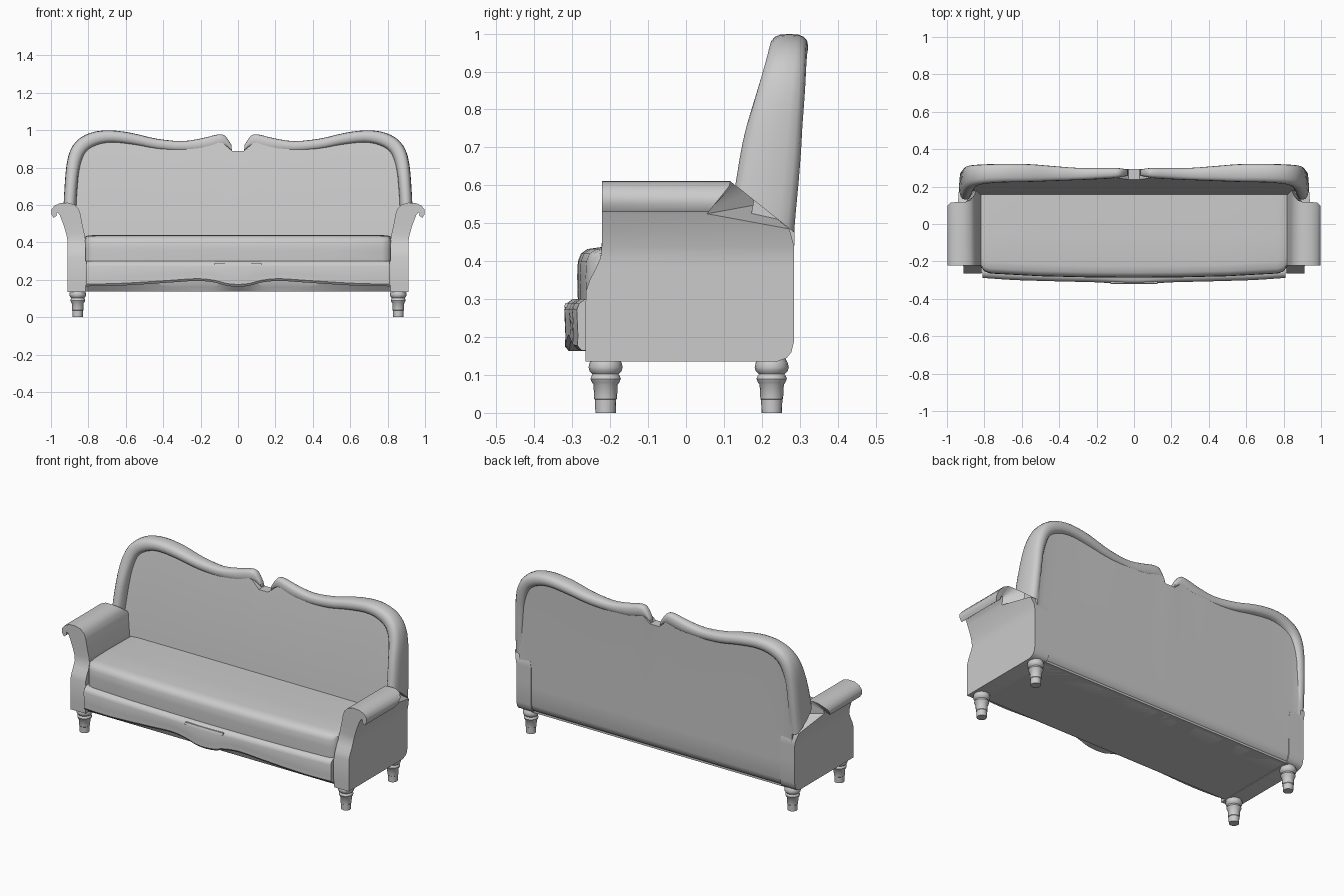
import bpy, bmesh, math


def loft(name, rings, mirror=False, angle=40):
    """Skin closed rings of points, cap both ends, optionally mirror across x."""
    bm = bmesh.new()
    vs = [[bm.verts.new(p) for p in r] for r in rings]
    n = len(rings[0])
    for a, b in zip(vs, vs[1:]):
        for i in range(n):
            j = (i + 1) % n
            bm.faces.new((a[i], a[j], b[j], b[i]))
    bm.faces.new(vs[0])
    bm.faces.new(vs[-1])
    bmesh.ops.recalc_face_normals(bm, faces=bm.faces)
    me = bpy.data.meshes.new(name)
    bm.to_mesh(me)
    bm.free()
    ob = bpy.data.objects.new(name, me)
    bpy.context.collection.objects.link(ob)
    bpy.ops.object.select_all(action='DESELECT')
    ob.select_set(True)
    bpy.context.view_layer.objects.active = ob
    bpy.ops.object.shade_smooth_by_angle(angle=math.radians(angle))
    if mirror:
        ob.modifiers.new("mirror", 'MIRROR').use_mirror_merge = False
    return ob


def smooth(rows, n=3):
    """Catmull-Rom interpolation of a list of number tuples."""
    out = []
    for i in range(len(rows) - 1):
        p0, p1 = rows[max(i - 1, 0)], rows[i]
        p2, p3 = rows[i + 1], rows[min(i + 2, len(rows) - 1)]
        for k in range(n):
            t = k / n
            out.append(tuple(
                0.5 * (2 * b + (c - a) * t + (2 * a - 5 * b + 4 * c - d) * t * t
                       + (3 * b - a - 3 * c + d) * t ** 3)
                for a, b, c, d in zip(p0, p1, p2, p3)))
    return out + [rows[-1]]


# Turned legs: (radius, z)
leg = [(.027, 0), (.028, .035), (.030, .037), (.032, .075), (.036, .08), (.040, .09),
       (.036, .10), (.034, .102), (.042, .11), (.045, .12), (.042, .133), (.035, .145)]
for name, y in (("front_leg", -.212), ("back_leg", .226)):
    loft(name, [[(.857 + r * math.cos(a * math.pi / 8), y + r * math.sin(a * math.pi / 8), z)
                 for a in range(16)] for r, z in leg], True)

# Scrolled arms: inner x, z and outer x, z of each row up and over the scroll
arm = [(.815, z, .912, z) for z in (.135, .145, .16, .19, .32, .35, .38, .41)]
arm += [(.822, .45, .917, .44), (.833, .50, .93, .485), (.842, .55, .945, .525),
        (.852, .58, .953, .545), (.875, .602, .957, .55), (.91, .612, .96, .555),
        (.95, .61, .963, .56), (.98, .597, .967, .56), (.998, .575, .97, .555),
        (.998, .55, .97, .55), (.985, .53, .968, .545)]


def arm_front(z):
    t = min(max((z - .31) / .12, 0), 1)
    return -.265 + .043 * t * t * (3 - 2 * t)


def arm_back(x, z):
    if z < .19:
        return .285 - .045 * (1 - math.sqrt(1 - ((.19 - z) / .055) ** 2 + 1e-9))
    y = .285 - max(z - .475, 0) * 1.24
    return min(y, .06 + (z - .53) * .8) if x > .94 else y


loft("arm", [[(xi, arm_front(zi), zi), (xo, arm_front(zo), zo),
              (xo, arm_back(xo, zo), zo), (xi, arm_back(xi, zi), zi)]
             for xi, zi, xo, zo in arm], True)

# Padded roll around the back: outer x, z, inner x, z, front y, back y
roll = [(.935, .60, .865, .60, .13, .285), (.927, .72, .857, .72, .15, .303),
        (.908, .86, .84, .82, .185, .313), (.865, .94, .81, .885, .207, .317),
        (.79, .985, .75, .92, .218, .32), (.69, .999, .67, .932, .223, .322),
        (.57, .985, .55, .918, .225, .32), (.44, .955, .43, .895, .23, .31),
        (.30, .941, .30, .885, .235, .30), (.19, .957, .175, .89, .24, .30),
        (.11, .976, .10, .907, .245, .30), (.07, .97, .062, .91, .252, .297),
        (.036, .922, .032, .888, .26, .29)]
rings = []
for k, (xo, zo, xi, zi, yf, yb) in enumerate(smooth(roll)):
    ring = []
    for a in range(16):
        c, s = math.cos(a * math.pi / 8), math.sin(a * math.pi / 8)
        u = .5 + .5 * math.copysign(abs(c) ** .75, c)
        v = .5 + .5 * math.copysign(abs(s) ** .75, s)
        y = yf + (yb - yf) * v
        z = zi + (zo - zi) * u
        z -= max(0, 1 - k / 4) * (y - .13) * .8      # slanted lower end
        ring.append((xi + (xo - xi) * u, y, z))
    rings.append(ring)
loft("back_roll", rings, True, 60)

# Back panel: x, top z
half = [(.03, .888), (.05, .905), (.08, .93), (.12, .935), (.20, .925), (.30, .913),
        (.43, .925), (.56, .95), (.68, .965), (.77, .952), (.83, .91), (.87, .84),
        (.885, .75), (.895, .60)]
top = [(-x, z) for x, z in reversed(half)] + half
loft("back_panel", [[(x, .15, .30), (x, .157, .44), (x, .157 + (z - .44) * .18, z),
                     (x, .295, z), (x, .288, z * .5 + .25), (x, .282, .30),
                     (x, .28, .19), (x, .268, .155), (x, .24, .138), (x, .15, .138)]
                    for x, z in top])

# Seat cushion with bowed, rounded front
seat = []
for x, inset in ((-.817, .035), (-.80, .014), (-.77, .004), (-.5, 0), (-.25, 0), (0, 0),
                 (.25, 0), (.5, 0), (.77, .004), (.80, .014), (.817, .035)):
    f = -.285 + .02 * (x / .8) ** 2 + inset
    t = .44 - inset * .25
    seat.append([(x, .17, .29), (x, f, .29), (x, f - .002, .36), (x, f, .40),
                 (x, f + .008, .42), (x, f + .025, t - .008), (x, f + .06, t - .003),
                 (x, -.06, t), (x, .17, t - .003)])
loft("seat", seat)

# Base under the seat
loft("base", [[(x, -.235, .138), (x, .26, .138), (x, .26, .30), (x, -.262, .30),
               (x, -.262, .18)] for x in (-.83, .83)])

# Shaped front apron: |x|, bottom z, front y
edge = smooth([(0, .163, -.321), (.06, .168, -.32), (.13, .186, -.316), (.22, .194, -.311),
               (.35, .186, -.308), (.5, .176, -.304), (.65, .168, -.299), (.81, .165, -.288)])
edge = [(-x, z, y) for x, z, y in reversed(edge[1:])] + edge
loft("front_apron", [[(x, -.25, .30), (x, y + .022, .30), (x, y + .006, .288), (x, y, .272),
                      (x, y + .003, z + .04), (x, y + .002, z + .012), (x, y + .012, z),
                      (x, -.262, z), (x, -.24, .14), (x, -.22, .16)]
                     for x, z, y in edge])

# Small flat moulding at the apron centre
loft("apron_moulding", [[(x, -.30, .278), (x, -.322, .278), (x, -.318, .29), (x, -.30, .29)]
                        for x in (-.125, .125)])
